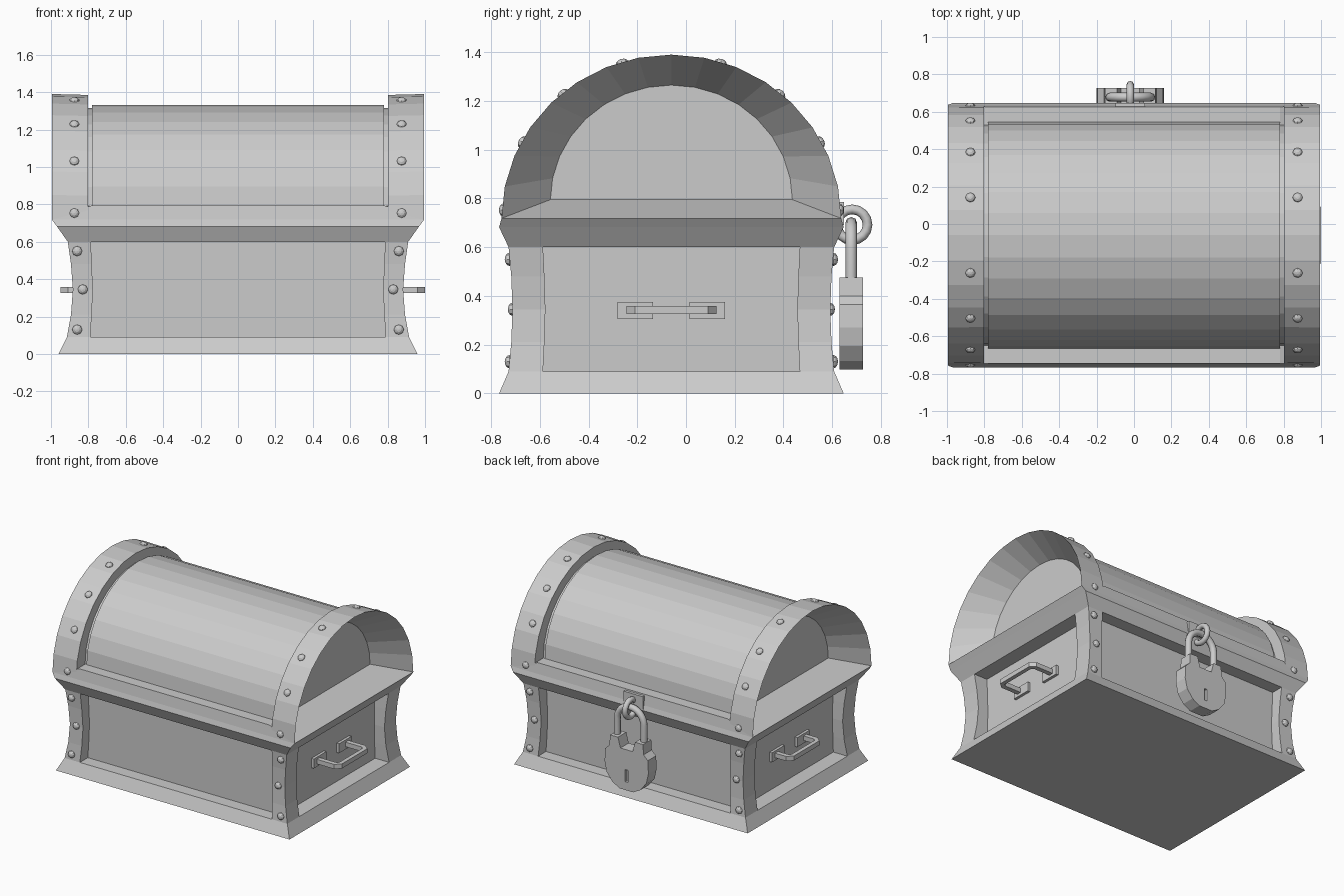
import bpy, bmesh
from math import sin, cos, pi, radians
from mathutils import Vector

if "Cube" in bpy.data.objects:
    bpy.data.objects.remove(bpy.data.objects["Cube"])

CY = -0.06  # chest centre in y (the padlock sticks out at the back)


def loft(name, rings, caps=True):
    bm = bmesh.new()
    vs = [[bm.verts.new(p) for p in r] for r in rings]
    n = len(rings[0])
    for a, b in zip(vs, vs[1:]):
        for i in range(n):
            j = (i + 1) % n
            bm.faces.new((a[i], a[j], b[j], b[i]))
    if caps:
        bm.faces.new(vs[0])
        bm.faces.new(vs[-1])
    bmesh.ops.recalc_face_normals(bm, faces=bm.faces[:])
    me = bpy.data.meshes.new(name)
    bm.to_mesh(me)
    bm.free()
    ob = bpy.data.objects.new(name, me)
    bpy.context.collection.objects.link(ob)
    return ob


def rect(x0, x1, y0, y1, z):
    return [(x0, y0, z), (x1, y0, z), (x1, y1, z), (x0, y1, z)]


def tier(hx, hy, z):
    return rect(-hx, hx, CY - hy, CY + hy, z)


def box(name, x0, x1, y0, y1, z0, z1):
    return loft(name, [rect(x0, x1, y0, y1, z0), rect(x0, x1, y0, y1, z1)])


def arc(x, hw, zc, h, t):
    return (x, CY - hw * cos(t), zc + h * sin(t))


def tube(name, pts, r, res=2, cyclic=False):
    cu = bpy.data.curves.new(name, 'CURVE')
    cu.dimensions = '3D'
    cu.bevel_depth, cu.bevel_resolution, cu.use_fill_caps = r, res, True
    sp = cu.splines.new('POLY')
    sp.points.add(len(pts) - 1)
    for p, q in zip(sp.points, pts):
        p.co = (*q, 1)
    sp.use_cyclic_u = cyclic
    ob = bpy.data.objects.new(name, cu)
    bpy.context.collection.objects.link(ob)
    return ob


def rivet(name, loc, normal):
    bpy.ops.mesh.primitive_uv_sphere_add(segments=8, ring_count=6, radius=0.027, location=loc)
    ob = bpy.context.object
    ob.name = name
    ob.scale.z = 0.7
    ob.rotation_euler = Vector(normal).to_track_quat('Z', 'Y').to_euler()


# Body: flared plinth, recessed panels, flared rim
loft("base_plinth", [tier(.96, .707, 0), tier(.915, .668, .09)])
loft("body_panels", [tier(.80, .575, .05), tier(.80, .575, .65)])
loft("lid_rim", [tier(.91, .668, .6), tier(.968, .707, .682),
                 tier(.995, .697, .718), tier(.78, .686, .795)])

# Corner posts with a concave curve, and their rivets
levels = [(.09, .915, .668, .79, .527), (.21, .893, .657, .782, .521), (.345, .883, .652, .776, .517),
          (.48, .893, .657, .782, .521), (.6, .91, .668, .787, .527)]
for sx in (-1, 1):
    for sy in (-1, 1):
        loft("corner_post", [rect(sx * ix, sx * ox, CY + sy * iy, CY + sy * oy, z)
                             for z, ox, oy, ix, iy in levels])
        for x, hy, z in ((.86, .665, .55), (.83, .652, .345), (.86, .665, .13)):
            rivet("post_rivet", (sx * x, CY + sy * hy, z), (0, sy, 0))

# Lid barrel between the bands
angles = [pi * i / 16 for i in range(17)]
loft("lid_barrel", [[arc(x, .605, .79, .542, t) for t in angles] for x in (-.78, .78)])

# Lid end bands: outer strap with an inward funnel to the end panel
for s in (-1, 1):
    loft("lid_band", [[arc(s * .775, .59, .79, .525, t), arc(s * .802, .59, .79, .525, t),
                       arc(s * .802, .695, .718, .667, t), arc(s * .995, .697, .718, .672, t),
                       arc(s * .78, .497, .79, .475, t)] for t in angles])
    for d in (3, 28, 50, 73, 107, 130, 152, 177):
        t = radians(d)
        rivet("band_rivet", arc(s * .875, .69, .718, .665, t), (0, -cos(t), sin(t)))

# Side handles on square plates
for s, reach in ((-1, .935), (1, .985)):
    for d in (-1, 1):
        y = CY + d * .148
        box("handle_plate", s * .79, s * .82, y - .073, y + .073, .305, .375)
    w = .017
    path = [(.80, .165, .135), (reach - .03, .185, .15), (reach + .015, .165, .145 - .0)]
    outer = [(.80, .185), (reach - .025, .185), (reach + .015, .15)]
    inner = [(.80, .15), (reach - .03, .15), (reach - .015, .135)]
    secs = [[(s * o[0], CY + d * o[1], .342 - w), (s * i[0], CY + d * i[1], .342 - w),
             (s * i[0], CY + d * i[1], .342 + w), (s * o[0], CY + d * o[1], .342 + w)]
            for d, seq in ((-1, (0, 1, 2)), (1, (2, 1, 0)))
            for o, i in [(outer[k], inner[k]) for k in seq]]
    loft("side_handle", secs)

# Padlock body with a notched top and round bottom
LX = -.02
half = [(.05, .40), (.07, .475), (.135, .475), (.14, .40), (.175, .365)]
half += [(.18 * cos(radians(a)), .27 + .18 * sin(radians(a))) for a in (0, -25, -50, -72)]
outline = half + [(-x, z) for x, z in reversed(half)]
lock = loft("padlock_body", [[(LX + x, y, z) for x, z in outline] for y in (.63, .727)])

# Keyhole cut
key = box("keyhole_cutter", LX - .012, LX + .012, .705, .75, .16, .25)
key.hide_render = True
key.hide_set(True)
cut = lock.modifiers.new("keyhole", 'BOOLEAN')
cut.object, cut.operation = key, 'DIFFERENCE'

# Shackle, staple ring and its plate
arch = [(LX - .11 * cos(pi * i / 12), .678, .59 + .11 * sin(pi * i / 12)) for i in range(13)]
tube("padlock_shackle", [(LX - .11, .678, .45)] + arch + [(LX + .11, .678, .45)], .024)
tube("staple_ring", [(LX, .682 + .063 * cos(2 * pi * i / 16), .692 + .063 * sin(2 * pi * i / 16))
                     for i in range(16)], .02, cyclic=True)
box("staple_plate", LX - .08, LX + .08, .61, .648, .69, .785)
